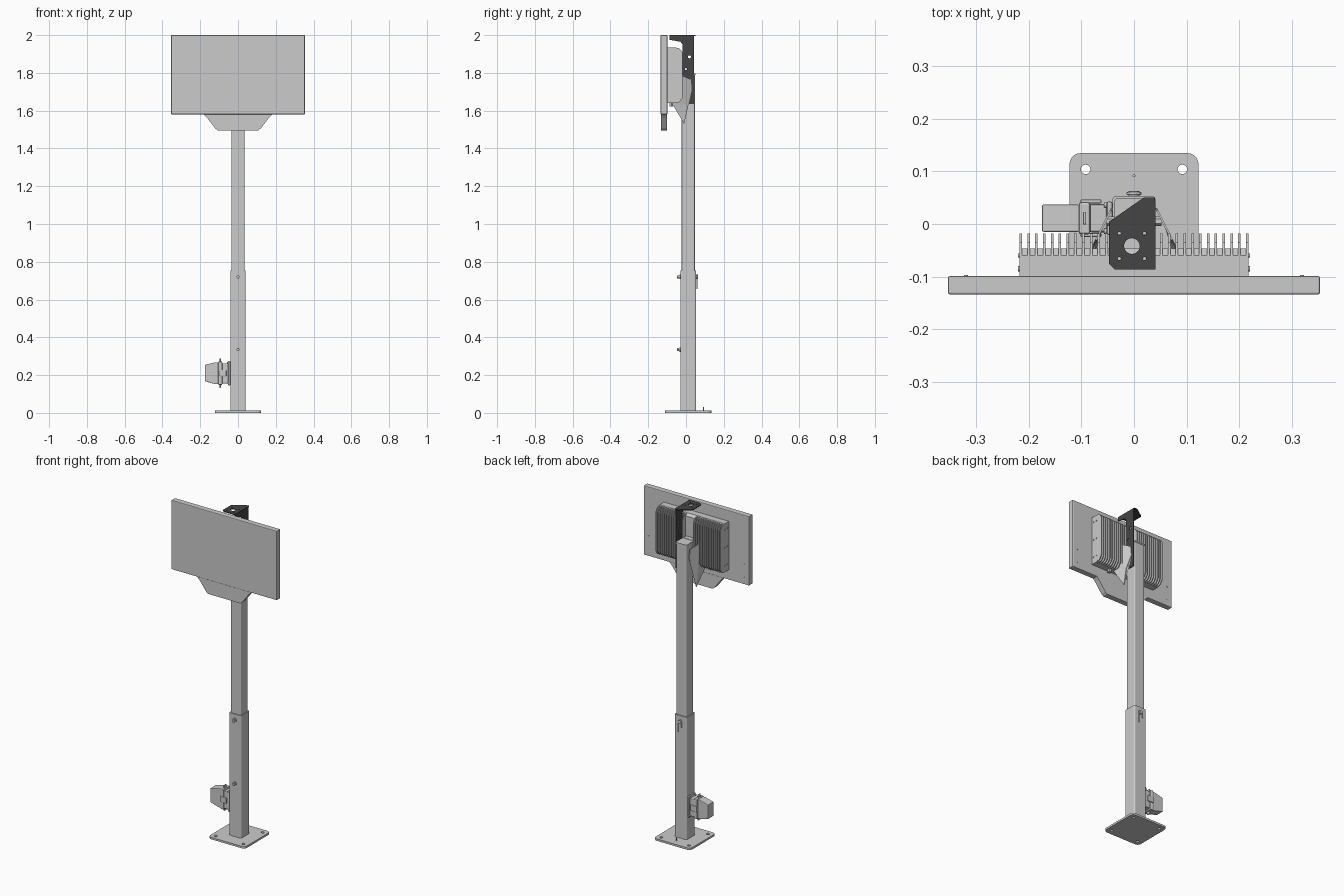
import bpy, bmesh, math
from mathutils import Vector

if "Cube" in bpy.data.objects:
    bpy.data.objects.remove(bpy.data.objects["Cube"])

MAP = {'x': lambda a, b, t: (t, a, b), 'y': lambda a, b, t: (a, t, b), 'z': lambda a, b, t: (a, b, t)}
YC = 0.012  # centre line of the post


def finish(name, bm, bevel=0.0, seg=2):
    bmesh.ops.recalc_face_normals(bm, faces=bm.faces)
    me = bpy.data.meshes.new(name)
    bm.to_mesh(me)
    bm.free()
    ob = bpy.data.objects.new(name, me)
    bpy.context.collection.objects.link(ob)
    if bevel:
        m = ob.modifiers.new("bevel", 'BEVEL')
        m.width, m.segments, m.limit_method = bevel, seg, 'ANGLE'
    return ob


def prism(name, pts, axis, lo, hi, bevel=0.0, seg=2):
    """Extrude a 2D outline along an axis."""
    bm = bmesh.new()
    f = bm.faces.new([bm.verts.new(MAP[axis](a, b, lo)) for a, b in pts])
    r = bmesh.ops.extrude_face_region(bm, geom=[f])
    d = Vector(MAP[axis](0, 0, hi - lo))
    bmesh.ops.translate(bm, verts=[v for v in r['geom'] if isinstance(v, bmesh.types.BMVert)], vec=d)
    return finish(name, bm, bevel, seg)


def box(name, x, y, z, bevel=0.0, seg=2):
    return prism(name, [(x[0], y[0]), (x[1], y[0]), (x[1], y[1]), (x[0], y[1])], 'z', z[0], z[1], bevel, seg)


def circle(a, b, r, n=20):
    return [(a + r * math.cos(2 * math.pi * i / n), b + r * math.sin(2 * math.pi * i / n)) for i in range(n)]


def rod(name, a, b, r, axis, lo, hi, n=20):
    ob = prism(name, circle(a, b, r, n), axis, lo, hi)
    if n > 8:
        bpy.ops.object.select_all(action='DESELECT')
        ob.select_set(True)
        bpy.context.view_layer.objects.active = ob
        bpy.ops.object.shade_smooth_by_angle(angle=math.radians(35))
    return ob


def rounded(x0, x1, y0, y1, r, n=5):
    pts = []
    for k, (cx, cy) in enumerate([(x1 - r, y1 - r), (x0 + r, y1 - r), (x0 + r, y0 + r), (x1 - r, y0 + r)]):
        for i in range(n + 1):
            t = math.pi / 2 * (k + i / n)
            pts.append((cx + r * math.cos(t), cy + r * math.sin(t)))
    return pts


def drill(ob, holes, axis, lo, hi):
    for a, b, r in holes:
        c = prism("cutter", circle(a, b, r), axis, lo, hi)
        m = ob.modifiers.new("hole", 'BOOLEAN')
        m.operation, m.object, m.solver = 'DIFFERENCE', c, 'EXACT'
        bpy.context.view_layer.objects.active = ob
        bpy.ops.object.modifier_apply(modifier=m.name)
        bpy.data.objects.remove(c)


# Base plate with bolt holes and earthing stud
base = prism("base_plate", rounded(-0.123, 0.123, -0.111, 0.135, 0.022), 'z', 0, 0.012)
drill(base, [(x, y, 0.009) for x in (-0.092, 0.092) for y in (-0.08, 0.104)], 'z', -0.05, 0.05)
rod("earth_stud", 0, 0.092, 0.003, 'z', 0.012, 0.032, 12)

# Telescopic square post
prism("lower_post", rounded(-0.041, 0.041, YC - 0.041, YC + 0.041, 0.007, 3), 'z', 0.012, 0.755)
prism("upper_post", rounded(-0.035, 0.035, YC - 0.035, YC + 0.035, 0.006, 3), 'z', 0.755, 1.79)

# Clamping bolts on the front, locking pin on the back
for z in (0.335, 0.72):
    rod("bolt_washer", 0, z, 0.012, 'y', -0.034, -0.029)
    rod("bolt_head", 0, z, 0.009, 'y', -0.047, -0.034, 6)
rod("locking_pin", 0, 0.72, 0.010, 'y', 0.053, 0.063)
cu = bpy.data.curves.new("pin_hook", 'CURVE')
cu.dimensions, cu.bevel_depth, cu.bevel_resolution = '3D', 0.0028, 2
path = [(-0.012, 0.69)] + [(0.012 * math.cos(t * math.pi / 6), 0.72 + 0.012 * math.sin(t * math.pi / 6))
                           for t in range(6, -1, -1)] + [(0.012, 0.655)]
sp = cu.splines.new('POLY')
sp.points.add(len(path) - 1)
for p, (x, z) in zip(sp.points, path):
    p.co = (x, 0.058, z, 1)
cu.use_fill_caps = True
bpy.context.collection.objects.link(bpy.data.objects.new("pin_hook", cu))

# Socket and plug on the left of the post
SY, SZ = 0.011, 0.21
box("socket_flange", (-0.052, -0.041), (SY - 0.032, SY + 0.032), (0.145, 0.275), 0.004)
box("socket_body", (-0.085, -0.05), (SY - 0.027, SY + 0.027), (0.155, 0.262), 0.005)
box("plug_collar", (-0.105, -0.083), (SY - 0.031, SY + 0.031), (0.148, 0.272), 0.005)
prism("plug_hood", [(-0.175, 0.168), (-0.12, 0.152), (-0.104, 0.152), (-0.104, 0.268), (-0.12, 0.268),
                    (-0.175, 0.254)], 'y', SY - 0.026, SY + 0.026, 0.003)
for s in (-1, 1):
    z0, z1 = sorted((SZ + s * 0.055, SZ + s * 0.078))
    box("latch_ear", (-0.097, -0.091), (SY - 0.012, SY + 0.012), (z0, z1), 0.002)
    y0, y1 = sorted((SY + s * 0.028, SY + s * 0.036))
    box("latch_arm", (-0.102, -0.062), (y0, y1), (0.192, 0.228), 0.003)
    for z in (0.157, 0.265):
        rod("socket_screw", SY + s * 0.025, z, 0.005, 'x', -0.057, -0.05, 12)

# Display panel with lower skirt
panel = [(-0.354, 2.0), (-0.354, 1.58), (0.354, 1.58), (0.354, 2.0)]
prism("display_panel", panel, 'y', -0.134, -0.099, 0.004)
prism("panel_skirt", [(-0.182, 1.581), (-0.165, 1.564), (-0.12, 1.505), (-0.107, 1.496), (0.107, 1.496),
                      (0.12, 1.505), (0.165, 1.564), (0.182, 1.581)], 'y', -0.133, -0.1)
for x in (-0.32, 0.32):
    for z in (1.62, 1.7):
        rod("panel_screw", x, z, 0.004, 'y', -0.1, -0.097, 12)

# Heat sink housing and fins
prism("heatsink_housing", [(-0.1, 1.64), (-0.1, 1.935), (-0.06, 1.935), (-0.047, 1.92), (-0.047, 1.662),
                           (-0.06, 1.64)], 'x', -0.218, 0.218)
fin = [(-0.06, 1.64), (-0.06, 1.935), (-0.035, 1.93), (-0.018, 1.908), (-0.018, 1.668), (-0.035, 1.645)]
for i in range(30):
    x = -0.2155 + i * 0.431 / 29
    if abs(x) > 0.034:
        prism("cooling_fin", fin, 'x', x - 0.0024, x + 0.0024)
for s in (-1, 1):
    for z in (1.68, 1.79, 1.9):
        x0, x1 = sorted((s * 0.217, s * 0.221))
        rod("housing_screw", -0.085, z, 0.005, 'x', x0, x1, 12)
        rod("housing_screw", -0.06, z, 0.004, 'x', x0, x1, 12)
    rod("cable_gland", s * 0.11, -0.078, 0.011, 'z', 1.622, 1.642, 6)

# Mount between housing and post, with splayed gussets
box("mount_block", (-0.032, 0.032), (-0.05, -0.02), (1.64, 1.80), 0.003)
gusset = [(-0.03, 1.79), (0.026, 1.765), (0.03, 1.71), (0.002, 1.63), (-0.01, 1.53), (-0.075, 1.64), (-0.047, 1.70)]
for s in (-1, 1):
    bm = bmesh.new()
    rings = [[bm.verts.new((s * (0.036 + off + 0.5 * max(0, 0.038 - max(y, -0.05))), y, z)) for y, z in gusset]
             for off in (0, 0.004)]
    for r in rings:
        bm.faces.new(r)
    n = len(gusset)
    for i in range(n):
        j = (i + 1) % n
        bm.faces.new((rings[0][i], rings[0][j], rings[1][j], rings[1][i]))
    bmesh.ops.triangulate(bm, faces=[f for f in bm.faces if len(f.verts) > 4])
    finish("side_gusset", bm)
    x0, x1 = sorted((s * 0.034, s * 0.052))
    rod("pivot_bolt", 0.005, 1.735, 0.009, 'x', x0, x1, 6)
prism("post_cap", rounded(-0.037, 0.037, YC - 0.037, YC + 0.037, 0.006, 3), 'z', 1.788, 1.797)

# Dark antenna bracket above the post
dark = bpy.data.materials.new("dark_metal")
dark.diffuse_color = (0.06, 0.06, 0.06, 1)
dark.use_nodes = True
dark.node_tree.nodes["Principled BSDF"].inputs["Base Color"].default_value = dark.diffuse_color
top = prism("bracket_top", [(-0.048, -0.075), (-0.036, -0.087), (0.04, -0.087), (0.04, 0.05), (0.018, 0.05),
                            (-0.048, 0.004)], 'z', 1.995, 2.0)
drill(top, [(-0.004, -0.042, 0.015)] + [(-0.004 + sx * 0.024, -0.042 + sy * 0.024, 0.003)
                                        for sx in (-1, 1) for sy in (-1, 1)], 'z', 1.9, 2.1)
side = prism("bracket_side", [(-0.087, 1.998), (-0.087, 1.975), (-0.03, 1.965), (-0.018, 1.95), (-0.018, 1.79),
                              (0.002, 1.70), (0.006, 1.636), (0.043, 1.636), (0.043, 1.998)], 'x', 0.0365, 0.041)
drill(side, [(0.018, 1.885, 0.008), (0.0, 1.82, 0.006)], 'x', 0, 0.1)
for ob in (top, side):
    ob.data.materials.append(dark)
